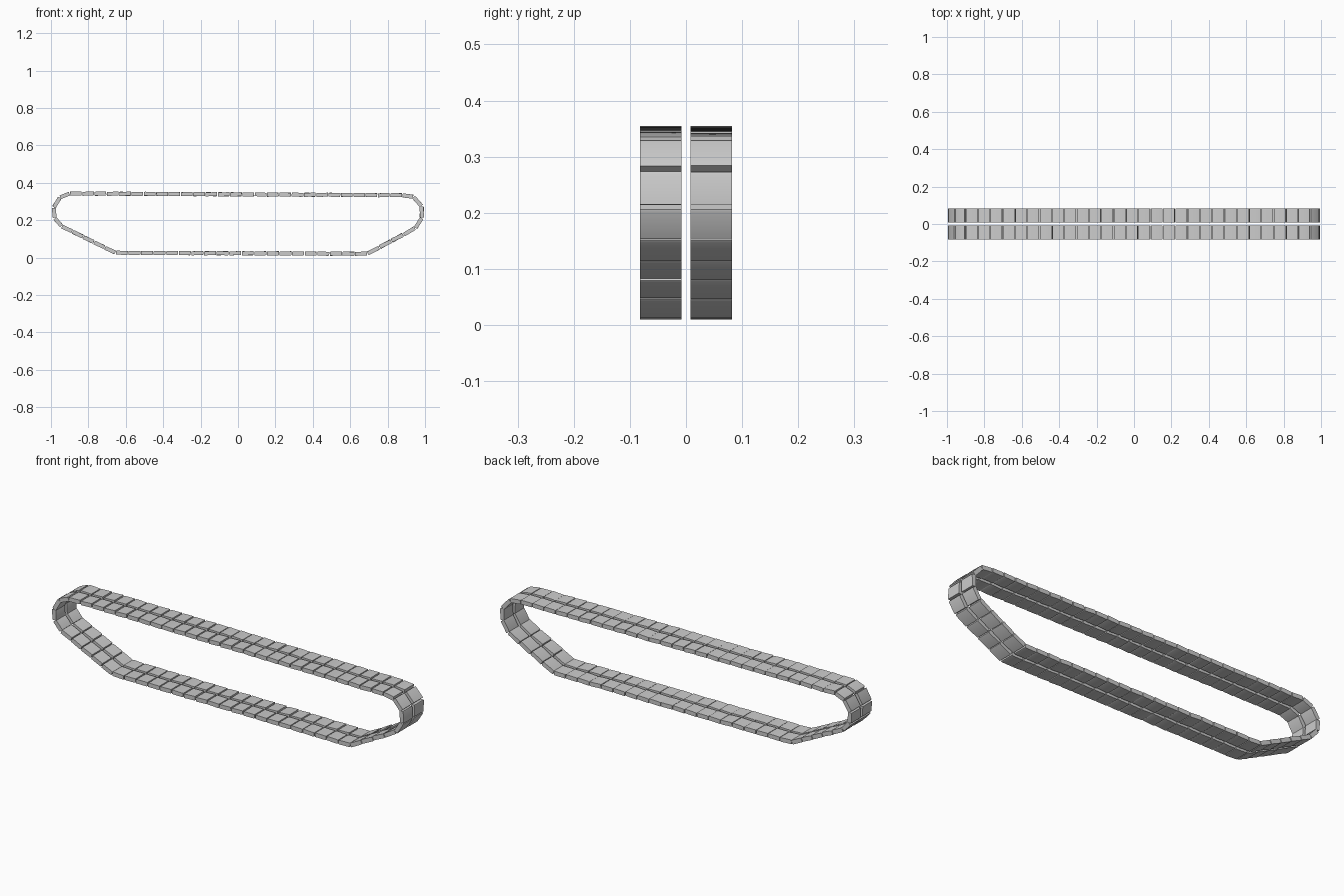
import bpy, bmesh, random
from mathutils import Vector, Matrix

if "Cube" in bpy.data.objects:
    bpy.data.objects.remove(bpy.data.objects["Cube"])

random.seed(4)
# Centre line of the track run (x, z) and the number of pads on each stretch
path = [(-0.90, 0.343), (0.878, 0.334), (0.938, 0.325), (0.982, 0.275), (0.983, 0.212),
        (0.948, 0.158), (0.692, 0.021), (-0.655, 0.026), (-0.943, 0.168),
        (-0.980, 0.212), (-0.985, 0.268), (-0.952, 0.322)]
counts = [27, 1, 1, 1, 1, 4, 20, 5, 1, 1, 1, 1]
THICK, Y_IN, Y_OUT, FILL = 0.021, 0.008, 0.082, 0.94


def add_pad(bm, centre, along, length, side):
    """Worn slab: hexagonal side profile swept across the row width."""
    y = Vector((0, 1, 0))
    up = y.cross(along)
    # each pad sits slightly tilted, like a loose link
    tilt = Matrix.Rotation(random.uniform(-0.06, 0.06), 3, 'Y')
    a, u = tilt @ along, tilt @ up
    h, t = length * FILL / 2, THICK / 2
    profile = [(-h, -t * 0.8), (-h + 0.005, -t), (h, -t), (h, t * 0.8), (h - 0.005, t), (-h, t)]
    rings = []
    for w in (Y_IN, Y_OUT):
        rings.append([bm.verts.new(centre + a * p + u * q + y * (w * side)) for p, q in profile])
    n = len(profile)
    for i in range(n):
        j = (i + 1) % n
        bm.faces.new((rings[0][i], rings[0][j], rings[1][j], rings[1][i]))
    bm.faces.new(rings[0])
    bm.faces.new(rings[1][::-1])


def build_row(name, side):
    bm = bmesh.new()
    for k, n in enumerate(counts):
        p = Vector((path[k][0], 0, path[k][1]))
        nx, nz = path[(k + 1) % len(path)]
        step = (Vector((nx, 0, nz)) - p) / n
        for i in range(n):
            add_pad(bm, p + step * (i + 0.5), step.normalized(), step.length, side)
    bmesh.ops.recalc_face_normals(bm, faces=bm.faces)
    # rest the lowest pad on the ground
    low = min(v.co.z for v in bm.verts)
    if low < 0:
        for v in bm.verts:
            v.co.z = max(v.co.z, 0)
    mesh = bpy.data.meshes.new(name)
    bm.to_mesh(mesh)
    bm.free()
    ob = bpy.data.objects.new(name, mesh)
    bpy.context.collection.objects.link(ob)
    bpy.context.view_layer.objects.active = ob
    ob.select_set(True)
    bpy.ops.object.shade_smooth_by_angle(angle=1.05)
    ob.select_set(False)


# Two parallel rows of pads
build_row("front_track_row", -1)
build_row("back_track_row", 1)
